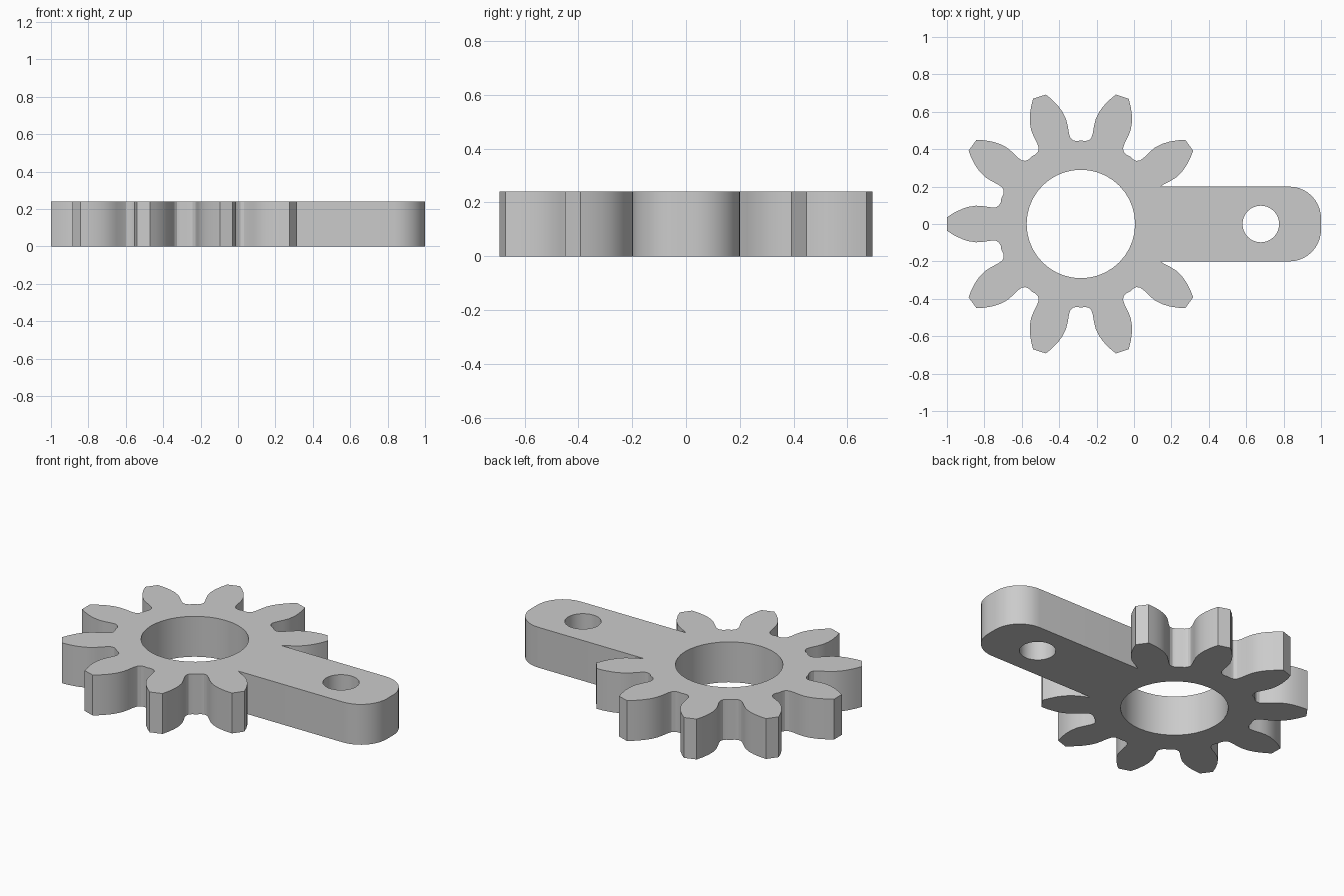
import bpy
import bmesh
from math import sin, cos, pi, radians
from mathutils import Vector

HEIGHT = 0.24
CENTRE = Vector((-0.284, 0))
ARM_HALF = 0.2
TEETH = 10

old = bpy.data.objects.get("Cube")
if old:
    bpy.data.objects.remove(old, do_unlink=True)

# Plain grey finish
grey = bpy.data.materials.new("plain grey")
grey.use_nodes = True
colour = (0.6, 0.6, 0.6, 1)
grey.diffuse_color = colour
grey.node_tree.nodes["Principled BSDF"].inputs["Base Color"].default_value = colour


def arc(centre, radius, start, end, steps):
    """Points along an arc, angles in degrees."""
    return [Vector(centre) + radius * Vector((cos(a), sin(a)))
            for a in (radians(start + (end - start) * i / steps) for i in range(steps + 1))]


# Half tooth from root to tip: distance from gear centre, half width
flank = [(0.425, 0.138), (0.428, 0.117), (0.438, 0.099), (0.455, 0.089), (0.48, 0.089),
         (0.52, 0.095), (0.56, 0.098), (0.6, 0.092), (0.637, 0.08), (0.68, 0.059), (0.716, 0.036)]
tooth = [(u, -v) for u, v in flank] + [(u, v) for u, v in reversed(flank)][:-1]

# Gear outline, leaving out the tooth swallowed by the arm
outline = []
for k in range(1, TEETH):
    a = 2 * pi * k / TEETH
    for u, v in tooth:
        p = Vector((u * cos(a) - v * sin(a), u * sin(a) + v * cos(a)))
        if p.x < 0 or abs(p.y) > ARM_HALF:
            outline.append(CENTRE + p)

# Arm with rounded end corners
CORNER = 0.17
join_x, arm_c = 0.141, (1 - CORNER, ARM_HALF - CORNER)
outline.append(Vector((join_x, -ARM_HALF)))
outline += arc((arm_c[0], -arm_c[1]), CORNER, -90, 0, 10)
outline += arc(arm_c, CORNER, 0, 90, 10)
outline.append(Vector((join_x, ARM_HALF)))

# Bore and pin hole
bore = arc(CENTRE, 0.29, 0, 360, 40)[:-1]
pin_hole = arc((0.678, 0), 0.098, 0, 360, 32)[:-1]

# Filled profile extruded to full thickness
curve = bpy.data.curves.new("gear_arm_profile", "CURVE")
curve.dimensions = "2D"
curve.fill_mode = "BOTH"
curve.extrude = HEIGHT / 2
for loop in (outline, bore, pin_hole):
    spline = curve.splines.new("POLY")
    spline.points.add(len(loop) - 1)
    for point, p in zip(spline.points, loop):
        point.co = (p.x, p.y, 0, 1)
    spline.use_cyclic_u = True
profile = bpy.data.objects.new("profile", curve)
bpy.context.collection.objects.link(profile)
bpy.context.view_layer.update()
mesh = bpy.data.meshes.new_from_object(profile.evaluated_get(bpy.context.evaluated_depsgraph_get()))
bpy.data.objects.remove(profile, do_unlink=True)

# Weld caps to walls and rest the part on the ground
bm = bmesh.new()
bm.from_mesh(mesh)
bmesh.ops.remove_doubles(bm, verts=bm.verts, dist=0.0005)
bmesh.ops.translate(bm, verts=bm.verts, vec=(0, 0, HEIGHT / 2))
bmesh.ops.recalc_face_normals(bm, faces=bm.faces)
bm.to_mesh(mesh)
bm.free()
mesh.materials.clear()
mesh.materials.append(grey)

gear = bpy.data.objects.new("gear_with_lever_arm", mesh)
bpy.context.collection.objects.link(gear)
bpy.ops.object.select_all(action="DESELECT")
gear.select_set(True)
bpy.context.view_layer.objects.active = gear
bpy.ops.object.shade_smooth_by_angle(angle=radians(30))
